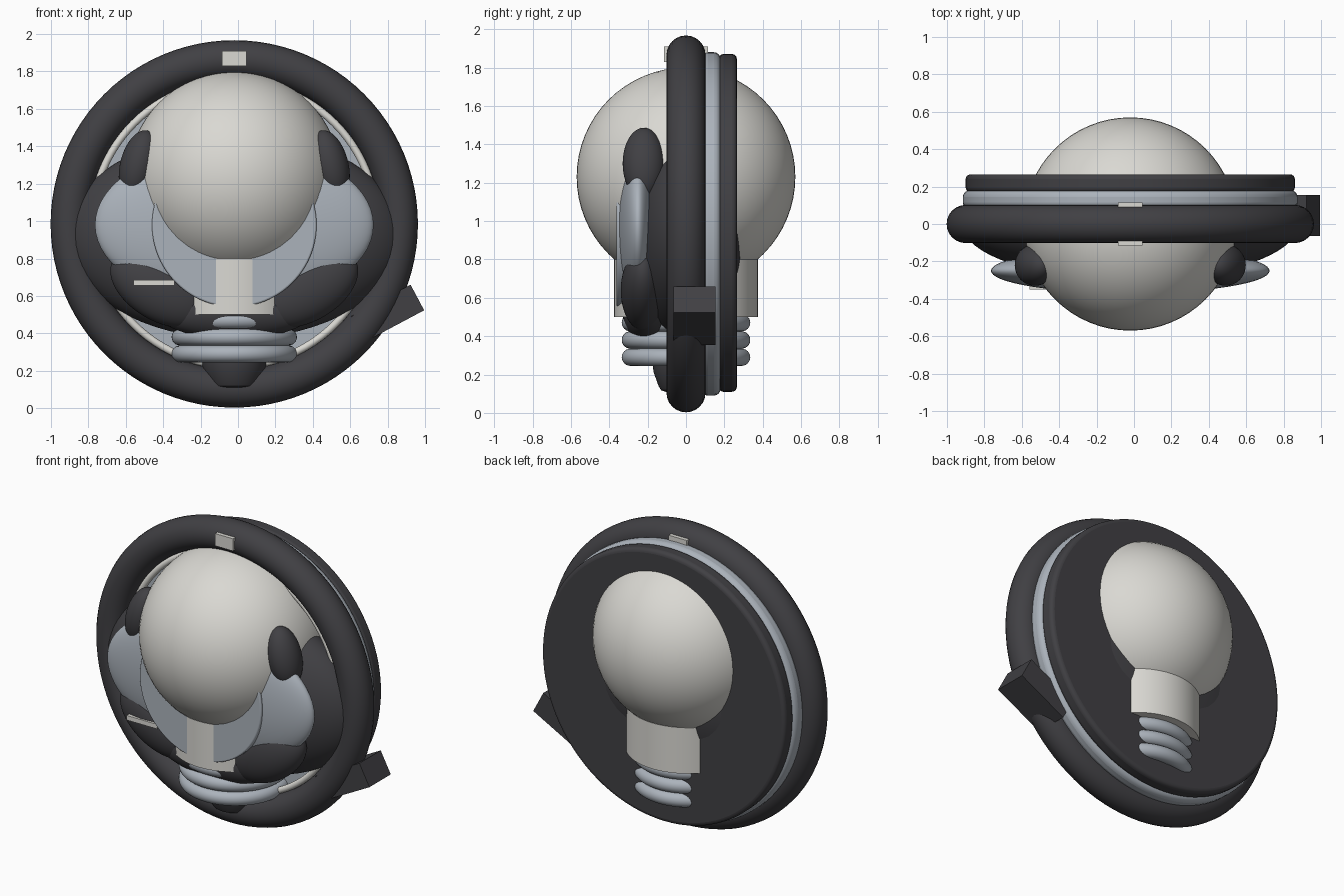
import bpy, bmesh, math
from mathutils import Matrix, Vector

if "Cube" in bpy.data.objects:
    bpy.data.objects.remove(bpy.data.objects["Cube"])

CX = -0.02      # shared centre line
RING_Z = 0.985  # centre height of the ring and plates


def material(name, rgb):
    m = bpy.data.materials.new(name)
    m.diffuse_color = (*rgb, 1)
    m.use_nodes = True
    m.node_tree.nodes["Principled BSDF"].inputs["Base Color"].default_value = m.diffuse_color
    return m


DARK = material("charcoal", (0.052, 0.051, 0.057))
WHITE = material("warm white", (0.70, 0.69, 0.65))
GREY = material("blue grey", (0.41, 0.45, 0.50))


def finish(obj, name, mat, smooth=True):
    obj.name = name
    obj.data.materials.append(mat)
    if smooth:
        bpy.ops.object.shade_smooth_by_angle(angle=math.radians(35))
    return obj


def ellipsoid(name, mat, loc, half, roll=0):
    bpy.ops.mesh.primitive_uv_sphere_add(segments=64, ring_count=32, location=loc, rotation=(0, roll, 0))
    obj = bpy.context.object
    obj.scale = half
    return finish(obj, name, mat)


def torus(name, mat, loc, major, minor, facing=True):
    rot = (math.pi / 2, 0, 0) if facing else (0, 0, 0)
    bpy.ops.mesh.primitive_torus_add(major_segments=96, minor_segments=24, location=loc, rotation=rot,
                                     major_radius=major, minor_radius=minor)
    return finish(bpy.context.object, name, mat)


def disc(name, mat, radius, y0, y1, z, bevel):
    """Round plate facing the front, from depth y0 to y1."""
    bpy.ops.mesh.primitive_cylinder_add(vertices=96, radius=radius, depth=y1 - y0,
                                        location=(CX, (y0 + y1) / 2, z), rotation=(math.pi / 2, 0, 0))
    obj = bpy.context.object
    mod = obj.modifiers.new("soft edge", 'BEVEL')
    mod.width, mod.segments = bevel, 4
    return finish(obj, name, mat)


def box(name, mat, loc, size, roll=0):
    bpy.ops.mesh.primitive_cube_add(size=1, location=loc, rotation=(0, roll, 0))
    obj = bpy.context.object
    obj.scale = size
    return finish(obj, name, mat, smooth=False)


def lathe(name, mat, profile, steps=64):
    """Revolve (radius, z) points about the vertical centre line."""
    bm = bmesh.new()
    rows = []
    for r, z in profile:
        rows.append([bm.verts.new((r * math.cos(2 * math.pi * i / steps),
                                   r * math.sin(2 * math.pi * i / steps), z)) for i in range(steps)])
    for a, b in zip(rows, rows[1:]):
        for i in range(steps):
            j = (i + 1) % steps
            bm.faces.new((a[i], a[j], b[j], b[i]))
    bm.faces.new(rows[0][::-1])
    bm.faces.new(rows[-1])
    bmesh.ops.recalc_face_normals(bm, faces=bm.faces)
    mesh = bpy.data.meshes.new(name)
    bm.to_mesh(mesh)
    bm.free()
    obj = bpy.data.objects.new(name, mesh)
    obj.location.x = CX
    bpy.context.collection.objects.link(obj)
    bpy.ops.object.select_all(action='DESELECT')
    obj.select_set(True)
    bpy.context.view_layer.objects.active = obj
    return finish(obj, name, mat)


# Round frame and the plates behind it
torus("outer_ring", DARK, (CX, 0, RING_Z), 0.88, 0.102)
torus("inner_trim", WHITE, (CX, -0.01, RING_Z), 0.76, 0.02)
disc("light_plate", GREY, 0.895, 0.08, 0.18, RING_Z, 0.035)
disc("back_plate", DARK, 0.88, 0.17, 0.265, RING_Z + 0.005, 0.025)
box("top_clip", WHITE, (CX, 0, 1.87), (0.13, 0.23, 0.08))
box("side_handle", DARK, (0.80, 0.045, 0.507), (0.36, 0.22, 0.155), -math.radians(28))

# Bulb: globe, neck, screw threads, tip
ellipsoid("bulb_globe", WHITE, (CX, 0, 1.23), (0.57, 0.57, 0.57))
lathe("bulb_neck", WHITE, [(0.375, 0.50), (0.375, 0.80)])
lathe("thread_core", GREY, [(0.29, 0.25), (0.29, 0.51)])
for i in range(3):
    torus(f"screw_thread_{i + 1}", GREY, (CX, 0, 0.29 + 0.09 * i), 0.29, 0.045, facing=False)
lathe("bulb_tip", DARK, [(0.105, 0.11), (0.13, 0.118), (0.143, 0.14), (0.17, 0.215), (0.172, 0.25)])

# Wide body wrapped around the bulb
ellipsoid("body", DARK, (CX, 0, 0.92), (0.90, 0.30, 0.55))
ellipsoid("face_panel", GREY, (CX, -0.25, 0.98), (0.745, 0.12, 0.43))
disc("face_disc", GREY, 0.44, -0.362, -0.2, 0.98, 0.01)
ellipsoid("lower_jaw", DARK, (CX, -0.2, 0.52), (0.42, 0.13, 0.15))

# Paired dark lobes at the corners of the face panel
for side, word in ((-1, "left"), (1, "right")):
    ellipsoid(f"{word}_horn", DARK, (CX + side * 0.51, -0.22, 1.30), (0.10, 0.11, 0.19), side * -0.25)
    ellipsoid(f"{word}_cheek", DARK, (CX + side * 0.40, -0.225, 0.64), (0.29, 0.115, 0.17), side * -0.55)

# Small bar on the cheek
box("cheek_bar", WHITE, (-0.45, -0.325, 0.67), (0.22, 0.05, 0.03))
